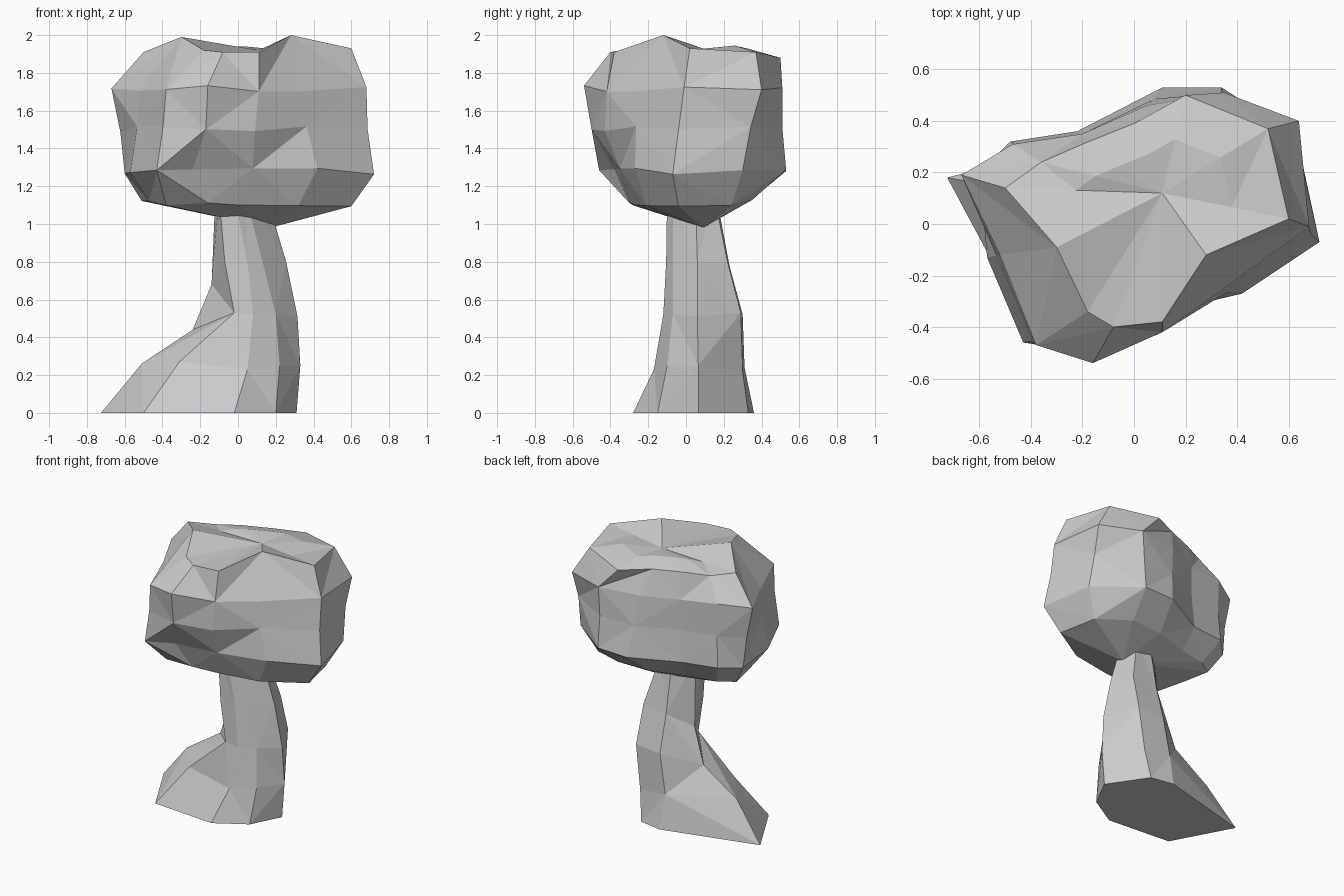
import bpy, bmesh, random

if "Cube" in bpy.data.objects:
    bpy.data.objects.remove(bpy.data.objects["Cube"])
random.seed(4)


def loft(name, rings, bottom=None, top=None):
    """Faceted skin over equal-sized rings; an apex point closes an end as a fan."""
    bm = bmesh.new()
    loops = [[bm.verts.new(p) for p in ring] for ring in rings]
    n = len(loops[0])
    for r, (a, b) in enumerate(zip(loops, loops[1:])):
        for i in range(n):
            j = (i + 1) % n
            if (i + r) % 2:
                tris = ((a[i], a[j], b[j]), (a[i], b[j], b[i]))
            else:
                tris = ((a[i], a[j], b[i]), (a[j], b[j], b[i]))
            for t in tris:
                bm.faces.new(t)
    for loop, apex in ((loops[0], bottom), (loops[-1], top)):
        if apex is None:
            bm.faces.new(loop)
        else:
            v = bm.verts.new(apex)
            for i in range(n):
                bm.faces.new((loop[i], loop[(i + 1) % n], v))
    bmesh.ops.recalc_face_normals(bm, faces=bm.faces)
    mesh = bpy.data.meshes.new(name)
    bm.to_mesh(mesh)
    bm.free()
    obj = bpy.data.objects.new(name, mesh)
    bpy.context.collection.objects.link(obj)
    return obj


def level(outline, z, wobble=0.02):
    """Lift a flat outline to height z with a slightly uneven edge."""
    return [(x, y, z + random.uniform(-wobble, wobble)) for x, y in outline]


# trunk: seven-sided, with a root flaring out to the left
foot = [(-.725, .18, 0), (-.5, -.24, 0), (-.02, -.28, 0), (.2, -.15, 0),
        (.31, .065, 0), (.13, .33, 0), (-.04, .36, 0)]
flare = [(-.51, .14, .26), (-.31, -.12, .27), (.05, -.17, .23), (.22, -.10, .25),
         (.33, .065, .25), (.16, .30, .22), (-.05, .31, .24)]
knee = [(-.24, .14, .44), (-.02, -.115, .53), (.08, -.12, .52), (.2, -.07, .52),
        (.315, .06, .51), (.2, .29, .53), (0, .30, .52)]
shaft = [(-.14, .1, .68), (-.07, -.1, .8), (.05, -.105, .8), (.13, -.07, .8),
         (.255, .06, .8), (.19, .22, .8), (0, .23, .78)]
neck = [(-.12, .06), (-.1, -.09), (-.02, -.1), (.04, -.07), (.15, .05), (.1, .15), (0, .16)]
loft("trunk", [foot, flare, knee, shaft, level(neck, 1.15, 0)])

# crown: twelve-sided lumpy mass, counter-clockwise outlines from the left
under = [(-.51, .15), (-.47, -.04), (-.38, -.28), (-.16, -.3), (0, -.27), (.32, -.21),
         (.6, -.04), (.54, .24), (.3, .35), (.06, .34), (-.2, .26), (-.4, .22)]
low = [(-.6, .2), (-.57, -.13), (-.43, -.46), (-.24, -.38), (.08, -.35), (.42, -.27),
       (.72, -.07), (.64, .3), (.34, .53), (.11, .53), (-.22, .36), (-.48, .32)]
high = [(-.67, .19), (-.52, -.12), (-.38, -.47), (-.16, -.54), (.11, -.42), (.32, -.27),
        (.68, -.01), (.64, .4), (.35, .51), (.05, .46), (-.2, .35), (-.47, .31)]
mid = [((a + c) * .49, (b + d) * .49) for (a, b), (c, d) in zip(low, high)]
mid[3:5] = [(-.17, -.5), (.09, -.43)]        # lip over the dent at the front
brow = [(-.5, .14, 1.91), (-.3, -.09, 1.99), (-.18, -.34, 1.92), (-.08, -.4, 1.91),
        (.11, -.38, 1.91), (.28, -.12, 2.0), (.6, .02, 1.93), (.52, .37, 1.91),
        (.2, .5, 1.88), (0, .39, 1.9), (-.2, .31, 1.9), (-.36, .24, 1.89)]
peak = (.11, .12, 1.92)
cap = [tuple(p * .55 + q * .45 for p, q in zip(v, peak)) for v in brow]
cap = [(x, y, z + (.03 if y > .15 else 0)) for x, y, z in cap]    # slight rear swell
loft("crown",
     [level(under, 1.11), level(low, 1.28), level(mid, 1.5), level(high, 1.72), brow, cap],
     bottom=(.17, .09, .98), top=peak)
